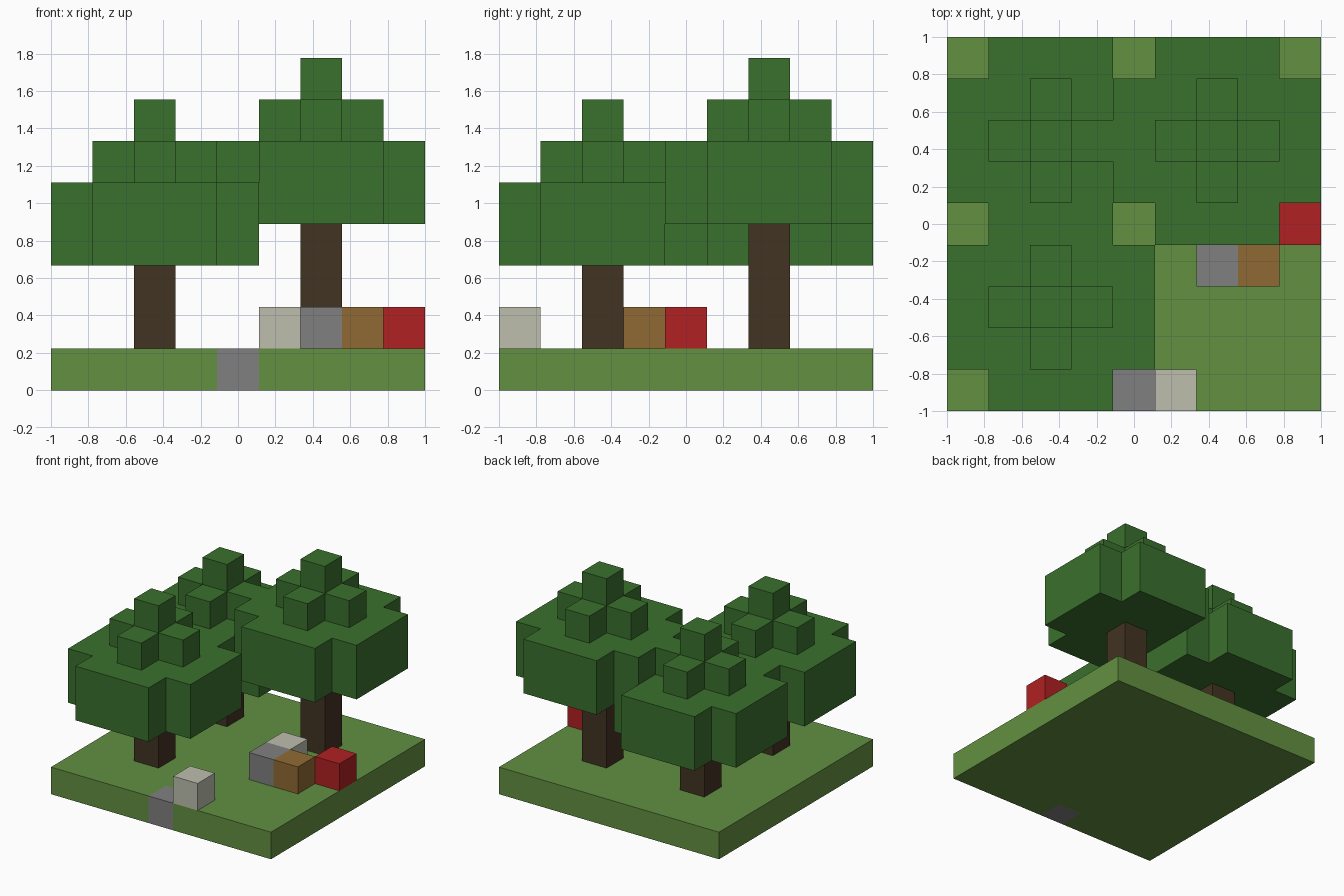
import bpy, bmesh
from mathutils import Vector

if "Cube" in bpy.data.objects:
    bpy.data.objects.remove(bpy.data.objects["Cube"], do_unlink=True)

N = 9             # blocks along each side
S = 2 / N         # block size


def material(name, rgb):
    # 8-bit display colour to linear
    lin = [((c / 255 + 0.055) / 1.055) ** 2.4 for c in rgb] + [1]
    m = bpy.data.materials.new(name)
    m.use_nodes = True
    m.diffuse_color = lin
    m.node_tree.nodes["Principled BSDF"].inputs["Base Color"].default_value = lin
    return m


grass = material("grass green", (98, 144, 65))
leaf = material("leaf green", (58, 112, 45))
bark = material("dark bark", (66, 51, 34))
stone = material("stone grey", (128, 128, 128))
pale = material("pale stone", (189, 190, 174))
wood = material("wood brown", (144, 106, 52))
red = material("red", (176, 33, 34))


def blocks(name, cells, mat):
    """Outer skin of a set of grid blocks, without the faces between them."""
    cells = set(cells)
    bm = bmesh.new()
    for cell in cells:
        centre = Vector(cell) + Vector((0.5, 0.5, 0.5))
        for axis in range(3):
            for sign in (-1, 1):
                n = Vector((0, 0, 0))
                n[axis] = sign
                if tuple(int(a + b) for a, b in zip(cell, n)) in cells:
                    continue
                u = Vector((0, 0, 0))
                u[(axis + 1) % 3] = 1
                v = n.cross(u)
                corners = [n - u - v, n + u - v, n + u + v, n - u + v]
                bm.faces.new([bm.verts.new(centre + c / 2) for c in corners])
    bmesh.ops.remove_doubles(bm, verts=bm.verts, dist=0.001)
    for v in bm.verts:
        v.co = (v.co.x * S - 1, v.co.y * S - 1, v.co.z * S)
    mesh = bpy.data.meshes.new(name)
    bm.to_mesh(mesh)
    bm.free()
    mesh.materials.append(mat)
    obj = bpy.data.objects.new(name, mesh)
    bpy.context.collection.objects.link(obj)
    return obj


def canopy(x, y, z):
    """Two wide layers without corners, a cross and a single top block."""
    cells = [(x, y, z + 3)]
    for i in range(-2, 3):
        for j in range(-2, 3):
            if abs(i) + abs(j) < 4:
                cells += [(x + i, y + j, z), (x + i, y + j, z + 1)]
            if abs(i) + abs(j) < 2:
                cells.append((x + i, y + j, z + 2))
    return cells


# Ground slab with one stone set into its front edge
inset = (4, 0, 0)
blocks("ground", [(x, y, 0) for x in range(N) for y in range(N)
                  if (x, y, 0) != inset], grass)
blocks("inset_stone", [inset], stone)

# Trees: trunks, and foliage merged where the crowns meet
trees = {"front_right": (2, 2, 3), "back_right": (2, 6, 3), "back_left": (6, 6, 4)}
foliage = []
for name, (x, y, z) in trees.items():
    blocks(name + "_trunk", [(x, y, k) for k in range(1, z)], bark)
    foliage += canopy(x, y, z)
blocks("foliage", foliage, leaf)

# Loose blocks on the grass
blocks("front_pale_block", [(5, 0, 1)], pale)
blocks("back_pale_block", [(6, 4, 1)], pale)
blocks("grey_block", [(6, 3, 1)], stone)
blocks("wooden_block", [(7, 3, 1)], wood)
blocks("red_block", [(8, 4, 1)], red)
